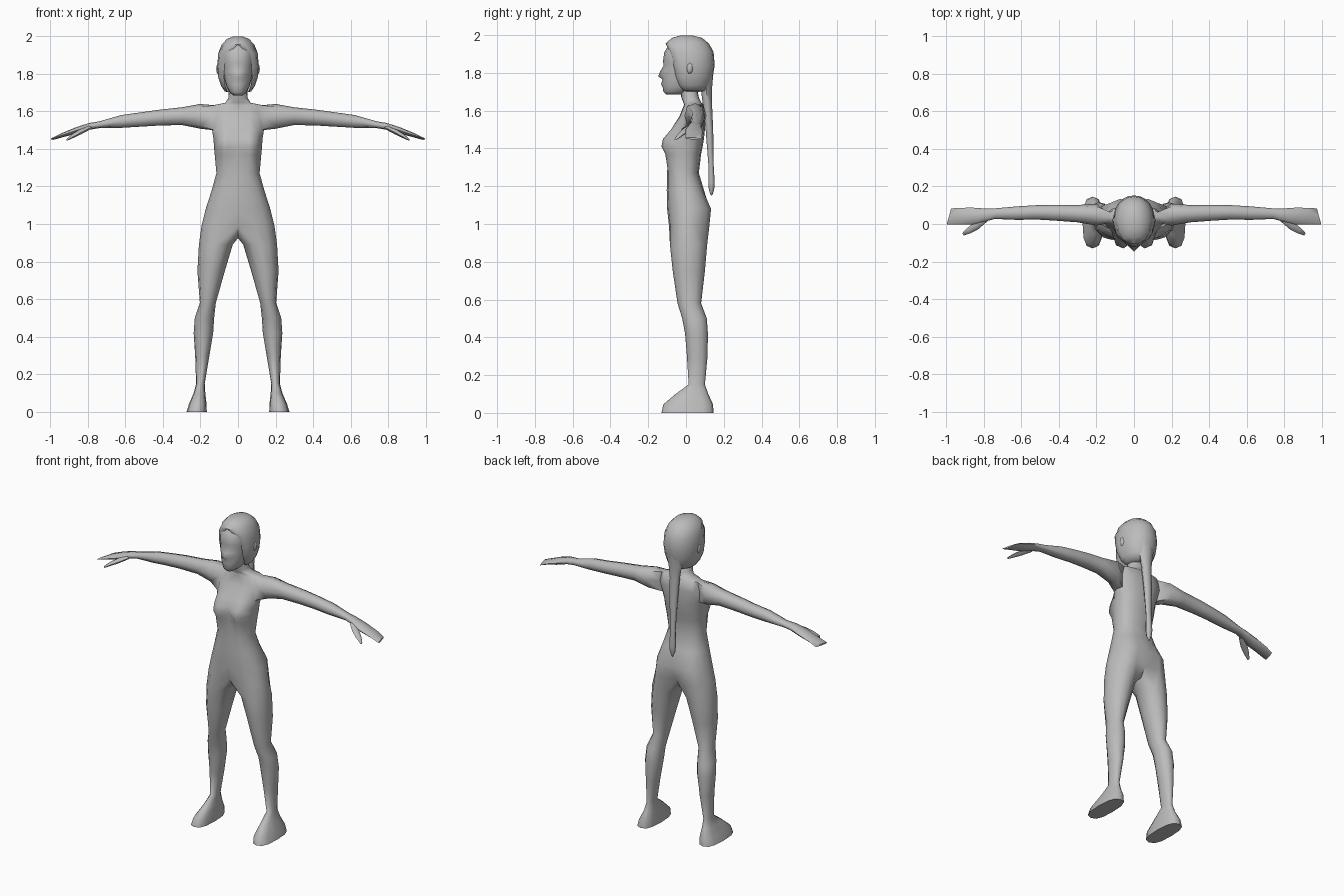
import bpy, bmesh, math
from mathutils import Matrix, Vector

if "Cube" in bpy.data.objects:
    bpy.data.objects.remove(bpy.data.objects["Cube"])

grey = bpy.data.materials.new("plain_grey")
grey.diffuse_color = (0.5, 0.5, 0.5, 1)
grey.use_nodes = True
grey.node_tree.nodes["Principled BSDF"].inputs["Base Color"].default_value = grey.diffuse_color


def spow(v, p):
    return math.copysign(abs(v) ** p, v)


def half_ring(z, w, yf, yb, p=0.85, t0=0, n=8, pull=1.0):
    """Half outline on +x, running from the front centre to the back centre."""
    yc, pts = (yf + yb) / 2, []
    for i in range(n + 1):
        t = math.radians(t0 + (180 - t0) * i / n)
        k = pull if i == 0 and t0 > 0 else 1
        x = 0 if i == n or (i == 0 and t0 == 0) else w * spow(math.sin(t), p) * k
        pts.append(Vector((x, yc - (yb - yf) / 2 * spow(math.cos(t), p) * k, z)))
    return pts


def add_ring(bm, pts):
    return [bm.verts.new(p) for p in pts]


def bridge(bm, a, b, closed=False, skip=()):
    n = len(a)
    for i in range(n if closed else n - 1):
        if i not in skip:
            j = (i + 1) % n
            bm.faces.new((a[i], a[j], b[j], b[i]))


def finish(bm, name, mirror=True, angle=60):
    if mirror:
        bmesh.ops.mirror(bm, geom=bm.verts[:] + bm.edges[:] + bm.faces[:],
                         matrix=Matrix.Identity(4), merge_dist=0.0005, axis='X')
    bmesh.ops.remove_doubles(bm, verts=bm.verts[:], dist=0.0005)
    bmesh.ops.recalc_face_normals(bm, faces=bm.faces[:])
    me = bpy.data.meshes.new(name)
    bm.to_mesh(me)
    bm.free()
    me.materials.append(grey)
    me.polygons.foreach_set("use_smooth", [True] * len(me.polygons))
    me.set_sharp_from_angle(angle=math.radians(angle))
    ob = bpy.data.objects.new(name, me)
    bpy.context.collection.objects.link(ob)
    return ob


# Body: torso half rings (z, half width, front, back, bust, buttock)
bm = bmesh.new()
torso = [(1.76, .045, -.035, .05, 0, 0), (1.67, .052, -.025, .068, 0, 0),
         (1.645, .068, -.015, .08, 0, 0), (1.632, .135, -.01, .092, 0, 0),
         (1.57, .15, -.035, .1, 0, 0), (1.5, .138, -.075, .1, .01, 0),
         (1.45, .13, -.088, .095, .04, 0), (1.41, .128, -.09, .088, .046, 0),
         (1.37, .124, -.095, .08, .02, 0), (1.27, .115, -.1, .068, 0, 0),
         (1.18, .14, -.102, .095, 0, 0), (1.08, .172, -.1, .125, 0, .015),
         (.99, .194, -.09, .1, 0, .03)]
rings = []
for z, w, yf, yb, bust, seat in torso:
    pts = half_ring(z, w, yf, yb)
    for i in (1, 2):
        pts[i].y -= bust
    for i in (6, 7):
        pts[i].y += seat
    rings.append(add_ring(bm, pts))
for k in range(len(rings) - 1):
    bridge(bm, rings[k], rings[k + 1], skip=(3, 4) if k in (3, 4) else ())

# Legs and feet continue from the hip ring (z, inner x, outer x, front, back, power)
crotch = add_ring(bm, [(0, .065, .935), (0, .005, .925), (0, -.05, .935)])
prev = rings[-1] + crotch
legs = [(.89, .028, .208, -.085, .112, 1), (.75, .07, .216, -.07, .1, 1),
        (.58, .118, .203, -.045, .08, 1), (.5, .127, .23, -.02, .11, 1),
        (.42, .132, .236, -.005, .116, 1), (.3, .152, .228, .005, .114, 1),
        (.15, .177, .223, .014, .1, 1), (.1, .174, .236, -.055, .118, .9),
        (.045, .168, .26, -.12, .143, .75), (0, .166, .274, -.13, .146, .75)]
for z, xi, xo, yf, yb, p in legs:
    pts = []
    for i in range(12):
        t = math.radians(90 + (i - 4) * 30)
        pts.append(((xi + xo) / 2 + (xo - xi) / 2 * spow(math.sin(t), p),
                    (yf + yb) / 2 - (yb - yf) / 2 * spow(math.cos(t), p), z))
    ring = add_ring(bm, pts)
    bridge(bm, prev, ring, closed=True)
    prev = ring
bm.faces.new(prev)

# Arms and hands grow from the shoulder opening (x, z, half height, y, half depth)
top, mid, low = rings[3], rings[4], rings[5]
prev = [low[3], low[4], low[5], mid[5], top[5], top[4], top[3], mid[3]]
arms = [(.2, 1.573, .066, .05, .058), (.3, 1.574, .047, .055, .046),
        (.42, 1.566, .042, .06, .042), (.52, 1.556, .038, .062, .038),
        (.62, 1.546, .034, .058, .036), (.74, 1.528, .018, .055, .028),
        (.79, 1.52, .018, .048, .034), (.86, 1.498, .018, .042, .045),
        (.93, 1.475, .012, .042, .044), (.985, 1.453, .005, .04, .043)]
for x, z, hz, y, hy in arms:
    pts = []
    for i in range(8):
        t = math.radians(225 + 45 * i)
        slant = -.012 * math.cos(t) if x > .95 else 0
        pts.append((x + slant, y + hy * spow(math.cos(t), .8), z + hz * spow(math.sin(t), .8)))
    ring = add_ring(bm, pts)
    bridge(bm, prev, ring, closed=True)
    prev = ring
bm.faces.new(prev)
finish(bm, "body")

# Thumbs
bm = bmesh.new()
prev = None
for x, y, z, r in [(.79, .03, 1.515, .016), (.84, -.01, 1.49, .018),
                   (.88, -.036, 1.468, .014), (.91, -.055, 1.448, .006)]:
    ring = add_ring(bm, [(x + .6 * r * math.cos(a), y + r * math.cos(a), z + .8 * r * math.sin(a))
                         for a in (math.tau * i / 6 for i in range(6))])
    if prev:
        bridge(bm, prev, ring, closed=True)
    else:
        bm.faces.new(ring)
    prev = ring
bm.faces.new(prev)
finish(bm, "thumbs")

# Head with face profile (z, half width, front, back, nose or lip bump)
bm = bmesh.new()
prev = None
for z, w, yf, yb, nose in [(1.685, .025, -.105, -.03, 0), (1.7, .045, -.12, .02, 0),
                           (1.722, .057, -.122, .05, 0), (1.74, .064, -.125, .06, .007),
                           (1.765, .071, -.124, .08, 0), (1.782, .075, -.125, .1, .022),
                           (1.81, .08, -.122, .1, .014), (1.838, .083, -.118, .11, 0),
                           (1.86, .085, -.122, .11, 0), (1.91, .085, -.115, .11, 0),
                           (1.95, .07, -.09, .09, 0), (1.975, .04, -.05, .05, 0)]:
    pts = half_ring(z, w, yf, yb, .9)
    pts[0].y -= nose
    ring = add_ring(bm, pts)
    if prev:
        bridge(bm, prev, ring)
    else:
        bm.faces.new(ring)
    prev = ring
bm.faces.new(prev)
finish(bm, "head")

# Hair shell, open around the face (z, half width, front, back, opening angle)
bm = bmesh.new()
prev = None
for z, w, yf, yb, t0 in [(1.998, .025, -.03, .035, 0), (1.985, .06, -.075, .085, 0),
                         (1.955, .088, -.108, .122, 0), (1.91, .106, -.122, .146, 32),
                         (1.84, .111, -.12, .152, 46), (1.78, .106, -.115, .142, 54),
                         (1.735, .09, -.1, .13, 60), (1.705, .07, -.075, .11, 68),
                         (1.7, .04, -.02, .07, 80)]:
    ring = add_ring(bm, half_ring(z, w, yf, yb, .95, t0, 9, .86))
    if prev:
        bridge(bm, prev, ring)
    else:
        bm.faces.new(ring)
    prev = ring
finish(bm, "hair")

# Ponytail (z, y, half width, half depth)
bm = bmesh.new()
prev = None
for z, y, rx, ry in [(1.8, .115, .06, .03), (1.72, .108, .045, .03), (1.65, .112, .034, .025),
                     (1.5, .124, .027, .02), (1.32, .132, .018, .014), (1.22, .135, .022, .017),
                     (1.18, .135, .017, .014), (1.15, .135, .003, .003)]:
    ring = add_ring(bm, [(rx * math.cos(a), y + ry * math.sin(a), z)
                         for a in (math.tau * i / 8 for i in range(8))])
    if prev:
        bridge(bm, prev, ring, closed=True)
    else:
        bm.faces.new(ring)
    prev = ring
bm.faces.new(prev)
finish(bm, "ponytail", mirror=False)

# Ears
bm = bmesh.new()
bmesh.ops.create_uvsphere(bm, u_segments=8, v_segments=6, radius=1,
                          matrix=Matrix.Translation((.104, .02, 1.825)) @ Matrix.Diagonal((.012, .018, .03, 1)))
finish(bm, "ears")
